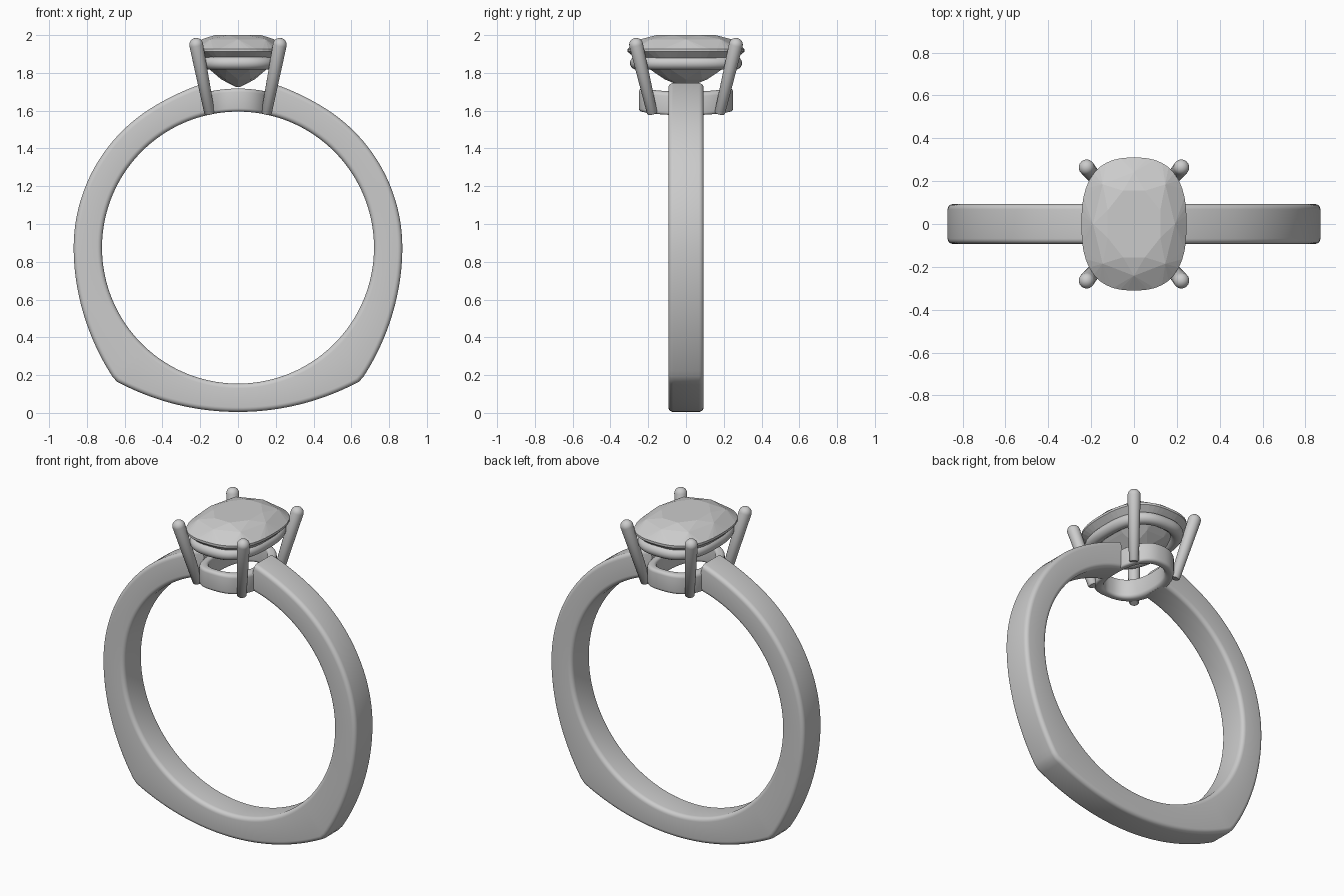
import bpy, bmesh
from math import sin, cos, pi, radians, sqrt
from mathutils import Vector

if "Cube" in bpy.data.objects:
    bpy.data.objects.remove(bpy.data.objects["Cube"])

CZ, RIN = 0.875, 0.72          # finger hole centre height and radius


def finish(name, bm, angle=None):
    bmesh.ops.recalc_face_normals(bm, faces=bm.faces)
    me = bpy.data.meshes.new(name)
    bm.to_mesh(me)
    bm.free()
    if angle:
        me.polygons.foreach_set("use_smooth", [True] * len(me.polygons))
        me.set_sharp_from_angle(angle=radians(angle))
    ob = bpy.data.objects.new(name, me)
    bpy.context.collection.objects.link(ob)
    return ob


def loft(name, rings, closed=False, angle=35):
    """Skin a list of equal-length point loops."""
    bm = bmesh.new()
    vs = [[bm.verts.new(p) for p in r] for r in rings]
    n = len(vs[0])
    for i in range(len(vs) if closed else len(vs) - 1):
        a, b = vs[i], vs[(i + 1) % len(vs)]
        for j in range(n):
            k = (j + 1) % n
            bm.faces.new((a[j], a[k], b[k], b[j]))
    if not closed:
        bm.faces.new(vs[0])
        bm.faces.new(vs[-1])
    return finish(name, bm, angle)


def rounded_rect(u0, u1, v0, v1, r, n=5):
    pts = []
    for q, (u, v) in enumerate(((u1 - r, v1 - r), (u0 + r, v1 - r),
                                (u0 + r, v0 + r), (u1 - r, v0 + r))):
        for i in range(n + 1):
            a = (q + i / n) * pi / 2
            pts.append((u + r * cos(a), v + r * sin(a)))
    return pts


def cushion(t, a, b, n=2.6):
    """Point on a cushion-shaped outline."""
    c, s = cos(t), sin(t)
    k = (abs(c) ** n + abs(s) ** n) ** (-1 / n)
    return a * c * k, b * s * k


# Shank: outer radius by angle in degrees above the horizontal
def outer_radius(a):
    if a > 58:
        return 0.87 + 0.018 * ((a - 58) / 20) ** 2
    if a >= 0:
        return 0.87
    if a > -47.3:
        return 0.87 + 0.089 * (-a / 47.3) ** 2.1
    t = radians(90 + a)
    return -0.49 * cos(t) + sqrt(1.36 ** 2 - (0.49 * sin(t)) ** 2)


rings = []
top = 78.5
half = [top - (top + 90) * i / 80 for i in range(81)]
stations = [(a, 1) for a in half] + [(a, -1) for a in half[-2::-1]]
for a, side in stations:
    c, s = cos(radians(a)), sin(radians(a))
    rings.append([(side * r * c, y, CZ + r * s) for r, y in
                  rounded_rect(RIN, outer_radius(a), -0.093, 0.093, 0.025)])
loft("shank", rings, angle=50)

# Seat: oval collar whose underside follows the finger hole
rings = []
for i in range(72):
    t = 2 * pi * i / 72
    ring = []
    for d, h in rounded_rect(-0.05, 0, 0, 0.122, 0.018, 4):
        x, y = cushion(t, 0.18 + d, 0.25 + d, 2.4)
        ring.append((x, y, CZ + sqrt(RIN ** 2 - x * x) + h))
    rings.append(ring)
loft("seat", rings, closed=True, angle=50)

# Gallery rail: round wire under the stone
rings = []
for i in range(72):
    t = 2 * pi * i / 72
    ring = []
    for j in range(16):
        q = 2 * pi * j / 16
        x, y = cushion(t, 0.19 + 0.035 * cos(q), 0.262 + 0.035 * cos(q))
        ring.append((x, y, 1.852 + 0.035 * sin(q)))
    rings.append(ring)
loft("gallery_rail", rings, closed=True)

# Four leaning prongs with domed tips
for sx, sy in ((1, 1), (1, -1), (-1, 1), (-1, -1)):
    p0 = Vector((0.15 * sx, 0.178 * sy, 1.583))
    p1 = Vector((0.221 * sx, 0.264 * sy, 1.948))
    axis = (p1 - p0).normalized()
    u = axis.orthogonal().normalized()
    w = axis.cross(u)
    steps = [(p0, 0.022), (p0 + axis * 0.006, 0.028)]
    for i in range(9):
        q = i / 8 * radians(86)
        steps.append((p1 + axis * 0.037 * sin(q), 0.037 * cos(q)))
    rings = [[p + r * (u * cos(2 * pi * j / 20) + w * sin(2 * pi * j / 20))
              for j in range(20)] for p, r in steps]
    loft("prong", rings, angle=45)

# Faceted stone: hull of staggered outlines (scale, z, points, phase)
bm = bmesh.new()
for s, z, n, ph in ((0.52, 2.0, 8, 0.5), (0.78, 1.978, 8, 0),
                    (1, 1.926, 48, 0), (1, 1.912, 48, 0),
                    (0.62, 1.815, 8, 0.5), (0.36, 1.765, 8, 0), (0.04, 1.725, 4, 0)):
    for i in range(n):
        x, y = cushion(2 * pi * (i + ph) / n, 0.245 * s, 0.31 * s)
        bm.verts.new((x, y, z))
bmesh.ops.convex_hull(bm, input=bm.verts)
finish("stone", bm)
